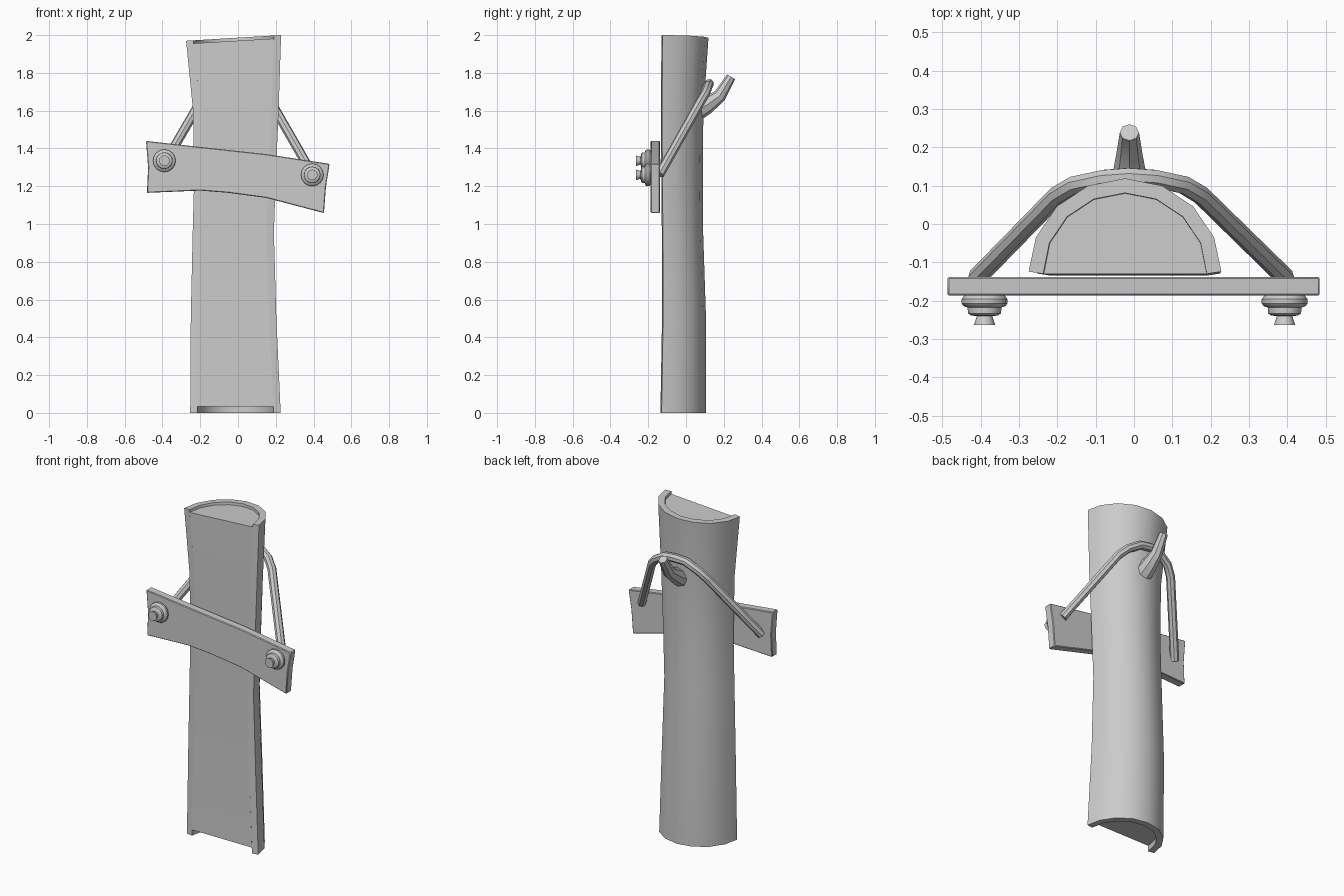
import bpy, bmesh, math

if "Cube" in bpy.data.objects:
    bpy.data.objects.remove(bpy.data.objects["Cube"])


def finish(name, bm, angle=35):
    bmesh.ops.recalc_face_normals(bm, faces=bm.faces)
    me = bpy.data.meshes.new(name)
    bm.to_mesh(me)
    bm.free()
    ob = bpy.data.objects.new(name, me)
    bpy.context.collection.objects.link(ob)
    smooth(ob, angle)
    return ob


def smooth(ob, angle=35):
    bpy.ops.object.select_all(action='DESELECT')
    bpy.context.view_layer.objects.active = ob
    ob.select_set(True)
    bpy.ops.object.shade_smooth_by_angle(angle=math.radians(angle))


def loft(name, rings, angle=35, caps=True):
    """Skin a list of closed rings of equal length."""
    bm = bmesh.new()
    vs = [[bm.verts.new(p) for p in r] for r in rings]
    n = len(vs[0])
    for a, b in zip(vs, vs[1:]):
        for i in range(n):
            j = (i + 1) % n
            bm.faces.new((a[i], a[j], b[j], b[i]))
    if caps:
        bm.faces.new(vs[0])
        bm.faces.new(vs[-1])
    return finish(name, bm, angle)


def tube(name, pts, radius, res):
    """Round tube along points (x, y, z, radius factor)."""
    cu = bpy.data.curves.new(name, 'CURVE')
    cu.dimensions = '3D'
    cu.bevel_depth = radius
    cu.bevel_resolution = res
    cu.use_fill_caps = True
    sp = cu.splines.new('POLY')
    sp.points.add(len(pts) - 1)
    for p, (x, y, z, r) in zip(sp.points, pts):
        p.co = (x, y, z, 1)
        p.radius = r
    ob = bpy.data.objects.new(name, cu)
    bpy.context.collection.objects.link(ob)
    bpy.ops.object.select_all(action='DESELECT')
    bpy.context.view_layer.objects.active = ob
    ob.select_set(True)
    bpy.ops.object.convert(target='MESH')
    smooth(bpy.context.object, 40)


# Half log: z, left x, right x, front y, back y
levels = [(0, -.253, .226, -.135, .105), (.5, -.25, .203, -.127, .106),
          (.95, -.24, .19, -.128, .091), (1.25, -.232, .2, -.131, .089),
          (1.6, -.238, .215, -.133, .092), (1.985, -.275, .228, -.13, .119)]
SEG = 8


def arc(level, inset, lift=0.0):
    z, xl, xr, yf, yb = level
    c, w, d = (xl + xr) / 2, (xr - xl) / 2 - inset, yb - yf - inset
    pts = []
    for i in range(SEG + 1):
        t = math.pi * i / SEG
        x = c - w * math.cos(t)
        tilt = .06 * (x - c) if z > 1.9 else 0     # slanted top cut
        front = .006 if inset == 0 and i in (0, SEG) else 0
        pts.append((x, yf + d * math.sin(t) + front, z + tilt + lift))
    return pts


loft("log_bark", [arc(l, 0) + arc(l, .038)[::-1] for l in levels])
last = len(levels) - 1
loft("log_core", [arc(l, .038, .035 if i == 0 else -.016 if i == last else 0)
                  for i, l in enumerate(levels)])

# Warped cross board
outline = [(-.487, 1.44), (-.2, 1.408), (.15, 1.37), (.485, 1.318),
           (.466, 1.2), (.455, 1.058), (.15, 1.138), (-.05, 1.165),
           (-.2, 1.177), (-.482, 1.165), (-.476, 1.3)]
board = loft("cross_board", [[(x, y, z) for x, z in outline]
                             for y in (-.138, -.187)])
bev = board.modifiers.new("bevel", 'BEVEL')
bev.width = .004
bev.segments = 1

# Turned bolts: distance along -y, radius
profile = [(.18, .05), (.19, .055), (.196, .06), (.207, .06), (.214, .055),
           (.218, .044), (.222, .044), (.233, .043), (.239, .035),
           (.24, .02), (.264, .028)]
for side, bx, bz in (("left", -.39, 1.335), ("right", .393, 1.26)):
    loft("bolt_" + side,
         [[(bx + r * math.cos(a), -y, bz + r * math.sin(a))
           for a in (2 * math.pi * k / 16 for k in range(16))]
          for y, r in profile])

# Rope hung over the peg
tube("rope", [(-.41, -.14, 1.285, 1), (-.2, .075, 1.645, 1), (-.155, .102, 1.695, 1),
              (-.08, .118, 1.738, 1), (-.015, .123, 1.743, 1), (.055, .118, 1.735, 1),
              (.13, .102, 1.69, 1), (.175, .075, 1.645, 1), (.395, -.14, 1.262, 1)],
     .025, 2)

# Bent branch peg
tube("branch_peg", [(-.012, .05, 1.595, 1.08), (-.012, .11, 1.63, .96),
                    (-.012, .178, 1.678, .7), (-.012, .239, 1.779, .5)], .05, 2)
